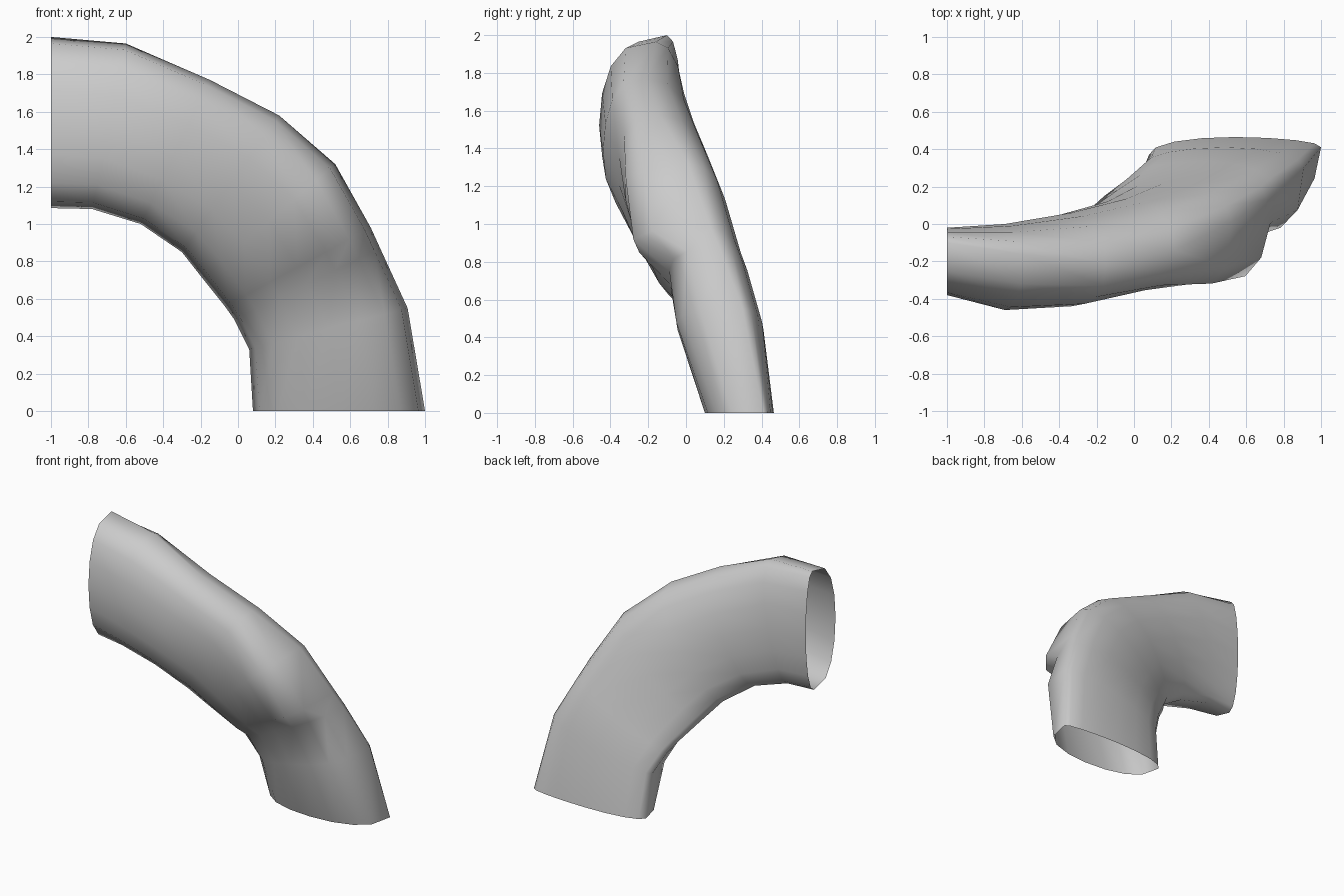
import bpy, bmesh, math

if "Cube" in bpy.data.objects:
    bpy.data.objects.remove(bpy.data.objects["Cube"])

# Each ring: outer (x, y, z), inner (x, y, z), back y, front y, elbow fold bulge
RINGS = [
    ((1.00, 0.41, 0.00), (0.08, 0.37, 0.00), 0.465, 0.10, 0.00),
    ((0.907, 0.30, 0.55), (0.06, 0.32, 0.33), 0.41, -0.04, 0.05),
    ((0.76, 0.18, 0.87), (-0.02, 0.25, 0.49), 0.335, -0.08, 0.04),
    ((0.71, 0.13, 0.98), (-0.07, 0.20, 0.56), 0.30, -0.16, 0.18),
    ((0.52, 0.01, 1.32), (-0.19, 0.10, 0.71), 0.22, -0.28, 0.10),
    ((0.22, -0.14, 1.58), (-0.30, -0.02, 0.85), 0.135, -0.355, 0.02),
    ((-0.15, -0.21, 1.77), (-0.52, -0.09, 1.00), 0.06, -0.44, 0.00),
    ((-0.60, -0.16, 1.965), (-0.78, -0.11, 1.08), 0.00, -0.46, 0.00),
    ((-1.00, -0.10, 2.00), (-1.00, -0.12, 1.085), -0.02, -0.38, 0.00),
]
SIDES = 16


def ring_points(outer, inner, back, front, bulge):
    """Flattened oval section between the outer and inner bend lines."""
    pts = []
    for i in range(SIDES):
        a = 2 * math.pi * i / SIDES
        t = 0.5 + 0.5 * math.cos(a)
        x, y, z = (p + (o - p) * t for o, p in zip(outer, inner))
        s = math.sin(a)
        # the front is fuller than the back
        depth = abs(s) ** (0.95 if s > 0 else 0.65)
        y += ((back - y) if s > 0 else (front - y)) * depth
        if s < -0.1:
            # fold bulging out on the front, toward the outer bend
            y -= bulge * math.exp(-((t - 0.87) / 0.24) ** 2)
        pts.append((x, y, z))
    return pts


# Bent open tube
bm = bmesh.new()
loops = [[bm.verts.new(p) for p in ring_points(*r)] for r in RINGS]
for a, b in zip(loops, loops[1:]):
    for i in range(SIDES):
        j = (i + 1) % SIDES
        bm.faces.new((a[i], a[j], b[j], b[i]))
bmesh.ops.recalc_face_normals(bm, faces=bm.faces)
for f in bm.faces:
    f.smooth = True
mesh = bpy.data.meshes.new("bent_sleeve")
bm.to_mesh(mesh)
bm.free()
sleeve = bpy.data.objects.new("bent_sleeve", mesh)
bpy.context.collection.objects.link(sleeve)
